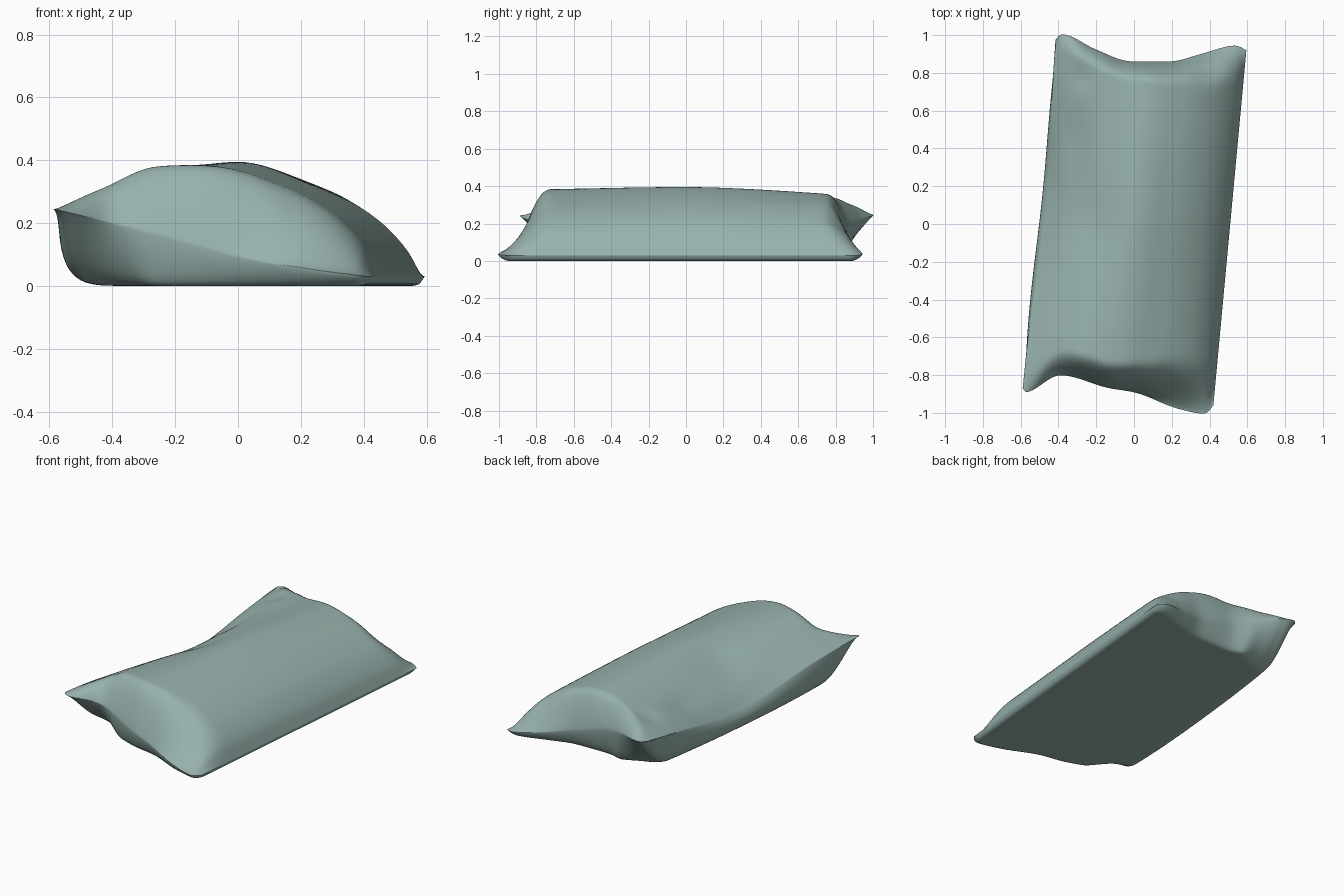
import bpy, bmesh, math

if "Cube" in bpy.data.objects:
    bpy.data.objects.remove(bpy.data.objects["Cube"])

W, SHEAR = 0.51, 0.093   # half width, sideways skew along y


def curve(keys, x):
    """Smooth monotone curve through (x, value) keys."""
    n = len(keys)
    d = [(keys[i+1][1]-keys[i][1])/(keys[i+1][0]-keys[i][0]) for i in range(n-1)]
    m = [d[0]] + [0 if a*b <= 0 else 2*a*b/(a+b) for a, b in zip(d, d[1:])] + [d[-1]]
    i = 0
    while i < n-2 and x > keys[i+1][0]:
        i += 1
    (x0, y0), (x1, y1) = keys[i], keys[i+1]
    h = x1-x0
    s = min(max((x-x0)/h, 0), 1)
    return (y0*(1+2*s)*(1-s)**2 + h*m[i]*s*(1-s)**2
            + y1*s*s*(3-2*s) + h*m[i+1]*s*s*(s-1))


# Cross-sections of the upper sheet: front, middle, back
US = (-W, -0.36, -0.2, 0, 0.2, 0.36, 0.47, W)
FRONT = list(zip(US, (0.25, 0.325, 0.39, 0.375, 0.315, 0.235, 0.13, 0.03)))
MID = list(zip(US, (0.25, 0.32, 0.37, 0.397, 0.335, 0.24, 0.12, 0.03)))
BACK = list(zip(US, (0.25, 0.32, 0.345, 0.35, 0.305, 0.22, 0.11, 0.03)))
# Lower sheet, flat on the ground: near the ends, and mid-length
UNDER = [(-W, 0.25), (-0.475, 0.09), (-0.44, 0.03), (-0.37, 0.002), (0, 0),
         (0.47, 0.0), (0.497, 0.006), (W, 0.03)]
UNDER_MID = [(-W, 0.25), (-0.495, 0.11), (-0.475, 0.03), (-0.43, 0.002), (0, 0),
             (0.47, 0.0), (0.497, 0.006), (W, 0.03)]
# End seams: height and reach in y
SEAM_F = [(-W, 0.25), (-0.32, 0.2), (-0.05, 0.13), (0.08, 0.095), (0.35, 0.05), (W, 0.03)]
SEAM_B = [(-W, 0.26), (-0.29, 0.22), (-0.09, 0.17), (0.11, 0.11), (0.27, 0.07), (W, 0.03)]
END_F = [(-W, 0.87), (-0.49, 0.89), (-0.32, 0.80), (-0.05, 0.87), (0.08, 0.89),
         (0.33, 0.98), (0.47, 1.005), (W, 0.96)]
END_B = [(-W, 0.975), (-0.48, 1.005), (-0.29, 0.925), (-0.09, 0.86), (0.11, 0.86),
         (0.27, 0.90), (0.45, 0.945), (W, 0.92)]
# Soft dents: u, y, radius u, radius y, depth
DENTS = [(-0.36, 0.45, 0.07, 0.16, 0.015), (-0.22, 0.0, 0.12, 0.16, 0.015),
         (-0.36, 0.78, 0.06, 0.07, 0.015), (0.33, 0.80, 0.07, 0.05, 0.02)]


def clamp(v):
    return min(max(v, 0), 1)


def point(u, t, upper):
    end = curve(END_F if t < 0 else END_B, u)
    seam = curve(SEAM_F if t < 0 else SEAM_B, u)
    y = t*end
    gap = (1-abs(t))*end
    left = clamp((-0.05-u)/(W-0.05))             # 1 at the left seam
    sag = 0.12*math.exp(-((y-0.15)/0.55)**2)     # left seam droops mid-length
    # 1 at the pointed right-hand corners
    ear = clamp((end-0.83)/0.17)*clamp((u+0.05)/0.3)
    push = 0
    if upper:
        k = abs(t)**1.5
        z = curve(MID, u)*(1-k) + curve(FRONT if t < 0 else BACK, u)*k
        for du, dy, ru, ry, depth in DENTS:
            z -= depth*math.exp(-((u-du)/ru)**2-((y-dy)/ry)**2)*(1-(u/W)**8)
        z -= sag*left
        ramp = (0.14 if t < 0 else 0.10) + 0.16*ear
        power = (0.85 if t < 0 else 0.75) + 0.55*ear
    else:
        mid = 1-t*t
        z = curve(UNDER, u)*(1-mid) + curve(UNDER_MID, u)*mid
        h = clamp(z/0.25)
        if u < 0:
            z *= 1-sag/0.25
            push = -0.14*h*(1-h)*mid             # side bulges below the seam
        corner = clamp((-0.22-u)/0.2)            # ears lift off the ground
        ramp, power = 0.06+0.22*corner, 0.65+0.4*corner
    inset = 0.27*sag*left**4
    f = math.sin(math.pi/2*min(gap/ramp, 1))**power if gap > 1e-7 else 0
    # side seam itself follows the droop, so both sheets share it
    seam -= sag*left**4
    return u + SHEAR*y + push*f + inset, y, max(0, seam + (z-seam)*f)


# Stuffed bag: two sheets sewn together round the rim
bm = bmesh.new()
NU, NV = 80, 150
for upper in (True, False):
    grid = [[bm.verts.new(point(W*math.sin(math.pi*(i/NU-0.5)),
                                math.sin(math.pi*(j/NV-0.5)), upper))
             for i in range(NU+1)] for j in range(NV+1)]
    for j in range(NV):
        for i in range(NU):
            q = [grid[j][i], grid[j][i+1], grid[j+1][i+1], grid[j+1][i]]
            bm.faces.new(q if upper else q[::-1])
bmesh.ops.remove_doubles(bm, verts=bm.verts, dist=0.00005)
bmesh.ops.recalc_face_normals(bm, faces=bm.faces)
# Soften the seams slightly
for _ in range(6):
    bmesh.ops.smooth_vert(bm, verts=bm.verts, factor=0.5,
                          use_axis_x=True, use_axis_y=True, use_axis_z=True)
mesh = bpy.data.meshes.new("stuffed_bag")
bm.to_mesh(mesh)
bm.free()
bag = bpy.data.objects.new("stuffed_bag", mesh)
bpy.context.collection.objects.link(bag)
for p in mesh.polygons:
    p.use_smooth = True

# Grey-green cloth
cloth = bpy.data.materials.new("grey_green_cloth")
cloth.diffuse_color = (0.31, 0.44, 0.415, 1)
cloth.use_nodes = True
cloth.node_tree.nodes["Principled BSDF"].inputs["Base Color"].default_value = cloth.diffuse_color
mesh.materials.append(cloth)
